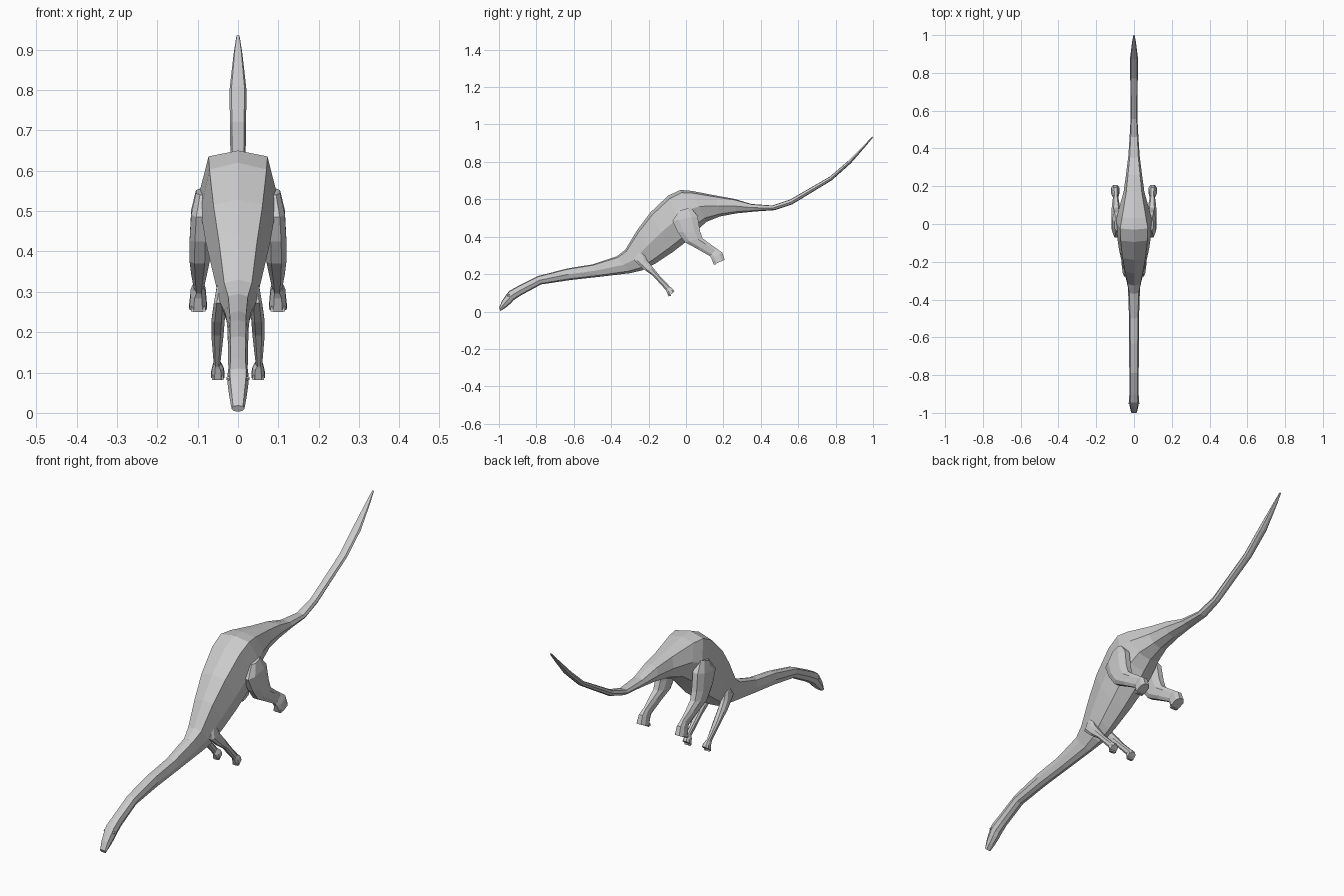
import bpy, bmesh, math
from mathutils import Vector

grey = bpy.data.materials.new("plain grey")
grey.diffuse_color = (0.6, 0.6, 0.6, 1)


def loft(name, rings):
    """Skin a row of equally sized rings and close both ends."""
    bm = bmesh.new()
    loops = [[bm.verts.new(p) for p in r] for r in rings]
    n = len(loops[0])
    for a, b in zip(loops, loops[1:]):
        for i in range(n):
            j = (i + 1) % n
            bm.faces.new((a[i], a[j], b[j], b[i]))
    bm.faces.new(loops[0])
    bm.faces.new(loops[-1])
    bmesh.ops.recalc_face_normals(bm, faces=bm.faces)
    me = bpy.data.meshes.new(name)
    bm.to_mesh(me)
    bm.free()
    me.materials.append(grey)
    ob = bpy.data.objects.new(name, me)
    bpy.context.collection.objects.link(ob)
    return ob


def body_ring(ty, tz, by, bz, w):
    top, bottom = Vector((0, ty, tz)), Vector((0, by, bz))
    half = [(0, 0), (0.76, 0.07), (1.0, 0.5), (0.68, 0.88), (0, 1)]
    pts = half + [(-x, t) for x, t in half[-2:0:-1]]
    return [top.lerp(bottom, t) + Vector((x * w, 0, 0)) for x, t in pts]


def leg_ring(ay, az, by, bz, x0, x1):
    a, b = Vector((0, ay, az)), Vector((0, by, bz))
    pts = [(.25, 0), (.75, 0), (1, .25), (1, .75), (.75, 1), (.25, 1), (0, .75), (0, .25)]
    return [a.lerp(b, t) + Vector((x0 + (x1 - x0) * s, 0, 0)) for s, t in pts]


# Head, neck, trunk and tail: top y z, bottom y z, half width
spine = [
    (-1.0, .018, -.992, .003, .016), (-.985, .055, -.965, .02, .021),
    (-.965, .085, -.935, .045, .025), (-.945, .11, -.922, .06, .027),
    (-.90, .135, -.885, .085, .024), (-.79, .19, -.775, .145, .025),
    (-.635, .23, -.62, .168, .026), (-.50, .252, -.46, .186, .027),
    (-.37, .295, -.30, .205, .032), (-.325, .33, -.235, .22, .045),
    (-.26, .437, -.165, .256, .062), (-.19, .53, -.075, .315, .08),
    (-.095, .62, .01, .38, .093), (-.03, .65, .065, .44, .096),
    (.03, .645, .11, .48, .083), (.16, .62, .18, .508, .055),
    (.26, .602, .27, .525, .042), (.35, .575, .37, .535, .03),
    (.46, .567, .475, .542, .023), (.555, .598, .568, .573, .018),
    (.77, .722, .78, .702, .02), (.87, .808, .882, .793, .021),
    (.955, .893, .962, .885, .011), (.996, .936, 1.0, .931, .004),
]
loft("body", [body_ring(*s) for s in spine])

# Legs: front edge y z, back edge y z, inner x, outer x
hind = [
    (-.035, .54, .025, .556, .065, .104), (-.072, .485, .062, .51, .066, .116),
    (-.045, .425, .075, .43, .068, .12), (-.005, .37, .088, .392, .07, .12),
    (.06, .335, .122, .366, .077, .116), (.128, .296, .165, .336, .085, .109),
    (.136, .284, .194, .315, .08, .117), (.148, .25, .207, .277, .077, .121),
]
fore = [
    (-.262, .313, -.232, .321, .028, .052), (-.277, .272, -.205, .27, .031, .06),
    (-.225, .225, -.172, .23, .033, .066), (-.178, .192, -.14, .19, .036, .066),
    (-.108, .115, -.085, .133, .044, .06), (-.104, .107, -.066, .117, .036, .064),
    (-.093, .081, -.062, .107, .033, .067),
]


def toes(name, ring, side):
    """Three small blunt toes along the front edge of a foot."""
    ay, az, by, bz, x0, x1 = ring
    r = (x1 - x0) * .13
    for k in range(3):
        x = x0 + (x1 - x0) * (.22 + .28 * k)
        rings = []
        for dy, dz, s in ((.008, .018, .5), (-.001, .012, 1), (0, .001, 1)):
            rings.append([(side * (x + q * r * s), ay + dy + p, az + dz)
                          for q, p in ((-1, 0), (1, 0), (1, .012), (-1, .012))])
        loft(f"{name}_toe_{k + 1}", rings)


for side, tag in ((1, "right"), (-1, "left")):
    for kind, data in (("hind_leg", hind), ("front_leg", fore)):
        rings = [[(p.x * side, p.y, p.z) for p in leg_ring(*s)] for s in data]
        loft(f"{tag}_{kind}", rings)
        toes(f"{tag}_{kind}", data[-1], side)

    # Eye: small raised facet on the cheek
    c = Vector((side * .024, -.948, .085))
    rings = []
    for off, r in ((-.004, .008), (.004, .004)):
        rings.append([c + Vector((side * off, r * math.cos(a), r * math.sin(a)))
                      for a in (math.pi / 3 * i for i in range(6))])
    loft(f"{tag}_eye", rings)
